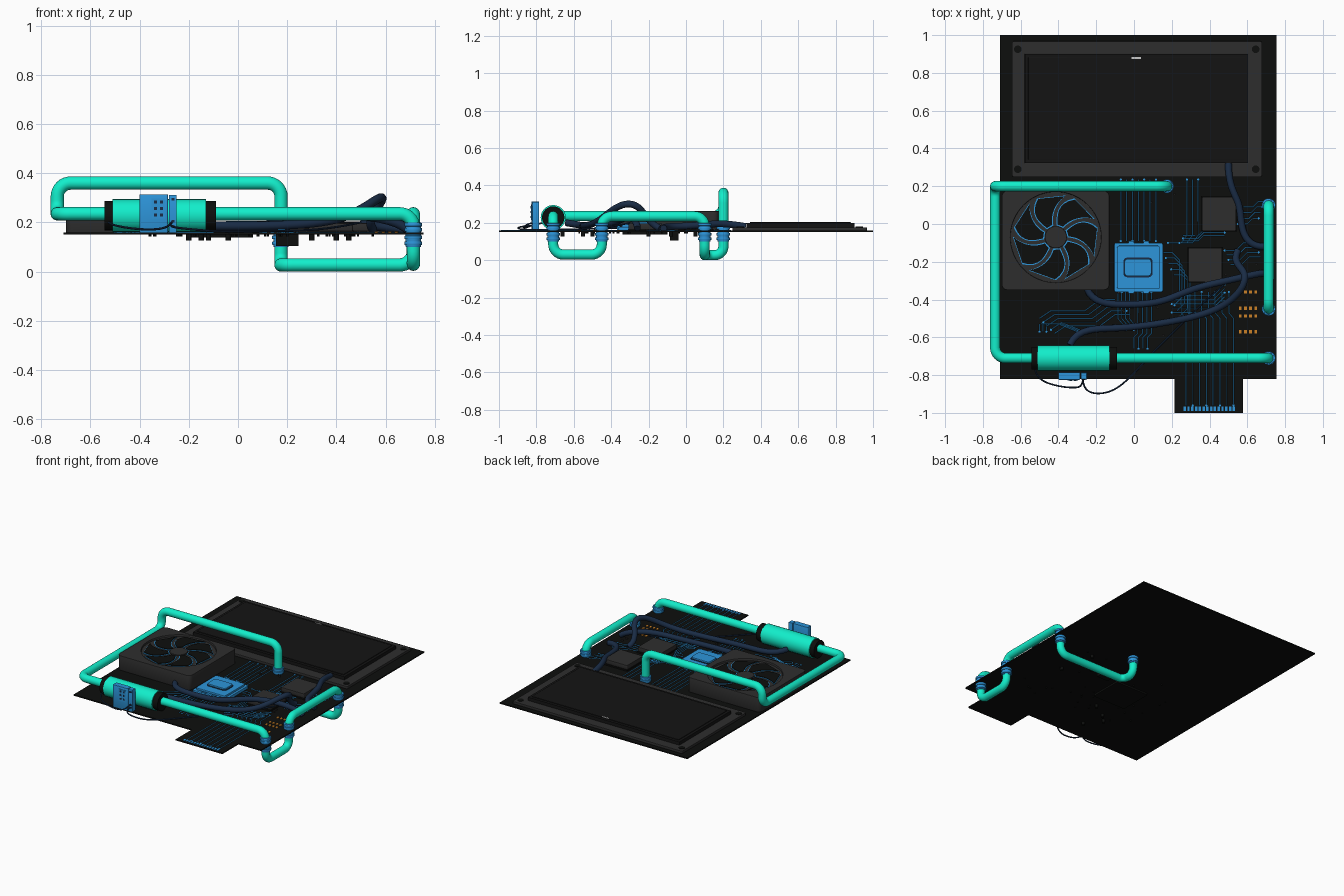
import bpy, random
from math import sin, cos, pi, radians
from mathutils import Vector

if "Cube" in bpy.data.objects:
    bpy.data.objects.remove(bpy.data.objects["Cube"])

random.seed(4)


def mat(name, r, g, b):
    m = bpy.data.materials.new(name)
    m.diffuse_color = (r, g, b, 1)
    m.use_nodes = True
    m.node_tree.nodes["Principled BSDF"].inputs["Base Color"].default_value = m.diffuse_color
    return m


TEAL = mat("teal", .006, .86, .6)
BLUE = mat("blue", .026, .3, .7)
DKBLUE = mat("dark_blue", .01, .025, .06)
BLACK = mat("black", .004, .0045, .004)
SCREEN = mat("screen_black", .007, .007, .007)
GREY = mat("dark_grey", .027, .027, .027)
ORANGE = mat("orange", .6, .22, .02)
WHITE = mat("white", .7, .7, .7)


def to_mesh(name, cu, z, material):
    """Turn curve data into a mesh object with sharp edges kept."""
    tmp = bpy.data.objects.new("tmp", cu)
    bpy.context.collection.objects.link(tmp)
    dg = bpy.context.evaluated_depsgraph_get()
    me = bpy.data.meshes.new_from_object(tmp.evaluated_get(dg))
    bpy.data.objects.remove(tmp)
    me.materials.clear()
    me.materials.append(material)
    me.polygons.foreach_set("use_smooth", [True] * len(me.polygons))
    me.set_sharp_from_angle(angle=radians(35))
    ob = bpy.data.objects.new(name, me)
    ob.location.z = z
    bpy.context.collection.objects.link(ob)
    return ob


def add_spline(cu, pts, cyclic, kind='POLY'):
    s = cu.splines.new(kind)
    s.points.add(len(pts) - 1)
    for p, q in zip(s.points, pts):
        p.co = (q[0], q[1], q[2] if len(q) > 2 else 0, 1)
    s.use_cyclic_u = cyclic
    if kind == 'NURBS':
        s.order_u = 4
        s.use_endpoint_u = True


def prism(name, loops, z0, z1, material, bevel=0.0):
    """Flat outlines (inner loops become holes) raised from z0 to z1."""
    cu = bpy.data.curves.new(name, 'CURVE')
    cu.dimensions, cu.fill_mode = '2D', 'BOTH'
    cu.extrude = (z1 - z0) / 2 - bevel
    cu.bevel_depth, cu.bevel_resolution, cu.offset = bevel, 1, -bevel
    for lp in loops:
        add_spline(cu, lp, True)
    return to_mesh(name, cu, (z0 + z1) / 2, material)


def tube(name, paths, r, material, cyclic=False, kind='POLY', res=6):
    cu = bpy.data.curves.new(name, 'CURVE')
    cu.dimensions, cu.resolution_u = '3D', 6
    cu.bevel_depth, cu.bevel_resolution, cu.use_fill_caps = r, res, True
    for p in paths:
        add_spline(cu, p, cyclic, kind)
    return to_mesh(name, cu, 0, material)


def rect(x0, x1, y0, y1, r=0):
    if not r:
        return [(x0, y0), (x1, y0), (x1, y1), (x0, y1)]
    cs = [(x1 - r, y1 - r), (x0 + r, y1 - r), (x0 + r, y0 + r), (x1 - r, y0 + r)]
    return [(cx + r * cos(a), cy + r * sin(a)) for i, (cx, cy) in enumerate(cs)
            for a in [pi / 2 * (i + k / 5) for k in range(6)]]


def circle(x, y, r, n=48):
    return [(x + r * cos(2 * pi * i / n), y + r * sin(2 * pi * i / n)) for i in range(n)]


def fillet(pts, r):
    """Round the right-angled corners of a closed path."""
    out = []
    for i, p in enumerate(pts):
        a, p, b = Vector(pts[i - 1]), Vector(p), Vector(pts[(i + 1) % len(pts)])
        d = min(r, .47 * (a - p).length, .47 * (b - p).length)
        u, v = (a - p).normalized(), (b - p).normalized()
        c = p + (u + v) * d
        out += [c - d * (v * cos(t) + u * sin(t)) for t in [pi / 2 * k / 8 for k in range(9)]]
    return out


# circuit board with edge connector tab
T = .158
prism("circuit_board", [[(-.71, 1), (-.71, -.82), (.214, -.82), (.214, -1), (.578, -1),
                         (.578, -.82), (.755, -.82), (.755, 1)]], .15, T, BLACK)

# display panel
prism("display_frame", [rect(-.646, .678, .249, .968, .012), rect(-.578, .604, .323, .90)], T, .176, GREY, .002)
prism("display_screen", [rect(-.578, .604, .323, .90)], T, .198, SCREEN)
prism("display_glass", [rect(-.56, .586, .341, .882)], .198, .203, SCREEN, .002)
prism("display_mark", [rect(-.012, .038, .874, .883)], .203, .205, WHITE)
for x in (-.615, .644):
    for y in (.29, .925):
        prism("display_screw", [circle(x, y, .02, 24)], T, .179, BLACK)

# cooling loop: one closed pipe weaving through the board
path = [(.175, .2, .36), (.175, .2, .027), (.175, .1, .027), (.713, .1, .027),
        (.713, .1, .235), (.713, -.45, .235), (.713, -.45, .03), (.713, -.71, .03),
        (.713, -.71, .235), (-.735, -.71, .235), (-.735, .2, .235), (-.735, .2, .36)]
tube("coolant_pipe", [fillet(path, .055)], .027, TEAL, True, res=8)
for x, y in ((.175, .2), (.713, .1), (.713, -.45), (.713, -.71)):
    prism("pipe_fitting", [circle(x, y, .031)], .1, .2, BLUE, .002)
    for z in (.108, .132, .163, .184):
        prism("pipe_fitting_ring", [circle(x, y, .036)], z, z + .014, BLUE, .002)

# coolant reservoir
tube("reservoir_body", [[(-.51, -.71, .228), (-.13, -.71, .228)]], .067, TEAL, res=10)
for a, b in ((-.543, -.508), (-.132, -.09)):
    tube("reservoir_cap", [[(a, -.71, .228), (b, -.71, .228)]], .06, BLACK, res=10)

# pump controller with three sockets
prism("controller_body", [rect(-.40, -.285, -.825, -.785, .006)], T, .314, BLUE, .002)
prism("controller_side", [rect(-.281, -.25, -.822, -.787)], T, .312, BLUE, .002)
prism("controller_panel", [rect(-.352, -.296, -.829, -.82)], .215, .297, BLUE)
for z in (.225, .251, .277):
    for x in (-.342, -.318):
        prism("socket_slot", [rect(x, x + .013, -.831, -.825)], z, z + .012, DKBLUE)
for z in (.18, .20, .29):
    prism("controller_button", [rect(-.271, -.258, -.826, -.82)], z, z + .01, DKBLUE)

# cooling fan
FX, FY = -.414, -.07
prism("fan_housing", [rect(-.70, -.13, -.35, .175, .03), circle(FX, FY, .24, 64)], T, .262, GREY, .004)
prism("fan_base", [circle(FX, FY, .242, 64)], T, .248, GREY)


def blade(a0, grow):
    up, down = [], []
    for k in range(9):
        t = k / 8
        r = .068 - grow + (.155 + 2 * grow) * t
        mid, half = a0 - .42 * t * t, .24 + .12 * sin(pi * t * .75) + grow / r
        up.append((FX + r * cos(mid + half), FY + r * sin(mid + half)))
        down.append((FX + r * cos(mid - half), FY + r * sin(mid - half)))
    return up + down[::-1]


for i in range(7):
    prism("fan_blade_glow", [blade(2 * pi * i / 7 + .3, .005)], .246, .251, BLUE)
    prism("fan_blade", [blade(2 * pi * i / 7 + .3, 0)], .247, .255, BLACK)
prism("fan_hub", [circle(FX, FY, .058)], .246, .258, GREY, .003)

# processor
prism("processor_socket", [rect(-.105, .153, -.36, -.10, .01)], T, .178, BLUE, .002)
prism("processor_frame", [rect(-.09, .138, -.345, -.115, .012)], .178, .192, BLUE, .002)
prism("processor_groove", [rect(-.056, .098, -.282, -.178, .02)], .19, .195, DKBLUE)
prism("processor_lid", [rect(-.05, .092, -.276, -.184, .018)], .19, .205, BLUE, .002)
for x in (-.03, .05):
    for y in (-.368, -.105):
        prism("processor_clip", [rect(x, x + .03, y, y + .014)], T, .185, BLUE)

# memory chips
for x, y in ((.36, -.037), (.287, -.307)):
    prism("chip_base", [rect(x - .004, x + .184, y - .004, y + .184)], T, .168, BLACK)
    prism("chip", [rect(x, x + .18, y, y + .18, .006)], .165, .197, GREY, .003)

# traces: bundles of parallel thin lines (count, shift per line, route)
bundles = [
    (7, .031, 0, [(-.07, -.09), (-.07, .235)]),
    (4, .02, 0, [(-.085, -.36), (-.085, -.5), (-.06, -.53), (-.06, -.56)]),
    (4, .024, 0, [(.02, -.36), (.02, -.58), (.0, -.6), (.0, -.66)]),
    (5, .02, -.02, [(-.5, -.5), (-.44, -.46), (-.26, -.46), (-.18, -.4), (-.1, -.4)]),
    (3, .018, 0, [(-.5, -.57), (-.5, -.53), (-.4, -.53), (-.3, -.57)]),
    (5, .014, -.03, [(.155, -.15), (.2, -.15), (.24, -.19), (.24, -.36), (.2, -.4)]),
    (3, .03, 0, [(.28, .235), (.28, -.06), (.25, -.1), (.18, -.1)]),
    (8, .036, 0, [(.275, -.96), (.275, -.5), (.25, -.47), (.25, -.36)]),
    (3, .0, .014, [(.26, -.09), (.34, -.09), (.37, -.06), (.48, -.06)]),
    (4, .01, -.025, [(.48, -.14), (.54, -.14), (.58, -.1), (.64, -.1)]),
    (4, .01, .03, [(.55, 0), (.6, 0), (.63, .03), (.66, .03)]),
    (5, .0, -.022, [(.48, -.32), (.42, -.38), (.2, -.38)])]
lines = [[(x + dx * i, y + dy * i, T) for x, y in route]
         for n, dx, dy, route in bundles for i in range(n)]
tube("board_traces", lines, .0026, BLUE, res=0)
prism("trace_pads", [circle(p[k][0], p[k][1], .006, 8) for p in lines[::2] for k in (0, -1)], T, .161, BLUE)

# contact fingers and solder pads
prism("edge_contacts", [rect(.262 + .02 * i, .275 + .02 * i, -.99, -.966) for i in range(14)], T, .161, BLUE)
prism("solder_pads", [rect(.556 + .027 * i, .57 + .027 * i, y - .009, y + .009)
                      for y in (-.36, -.445, -.487, -.57) for i in range(4)], T, .162, ORANGE)

# cables
Z = .185
cables = [
    [(.5, .32, .18), (.5, .2, .2), (.57, .12, .19), (.56, -.04, .18), (.62, -.12, .18), (.69, -.12, .17)],
    [(-.34, -.64, .2), (-.3, -.55, Z), (-.1, -.56, Z), (.2, -.52, Z), (.45, -.46, .21), (.58, -.35, .31),
     (.6, -.24, .3), (.52, -.2, .2), (.55, -.14, .17)],
    [(-.25, -.34, Z), (-.22, -.42, Z), (-.05, -.43, Z), (.15, -.42, Z), (.3, -.34, .22), (.5, -.3, .24),
     (.66, -.26, .2), (.69, -.26, .17)]]
tube("cables", cables, .018, DKBLUE, kind='NURBS')
wires = [
    [(-.525, -.76, .2), (-.52, -.82, .19), (-.42, -.86, .17), (-.3, -.87, .17), (-.275, -.86, .19), (-.27, -.82, .2)],
    [(-.27, -.82, .185), (-.27, -.89, .18), (-.17, -.91, .17), (-.06, -.86, .16), (.08, -.7, .165),
     (.2, -.58, .165), (.36, -.42, .17), (.5, -.3, .2)]]
tube("thin_wires", wires, .0045, DKBLUE, kind='NURBS', res=2)

# underside parts
prism("underside_block", [rect(.155, .245, -.085, -.04)], .105, .152, BLACK)
prism("underside_chip", [rect(-.2, .06, -.34, -.1, .01)], .138, .152, BLACK)
for x, y in ((-.04, -.43), (-.2, -.55), (-.15, -.5), (.45, -.2), (.3, -.08), (.4, .05), (-.12, -.66)):
    prism("underside_capacitor", [circle(x, y, .011, 12)], .127, .152, BLACK)
prism("underside_pins", [circle(random.uniform(-.4, .55), random.uniform(-.6, .1), .005, 6)
                         for _ in range(40)], .143, .152, BLACK)

# small surface parts on the free areas of the board
for i in range(24):
    x, y = random.uniform(-.1, .65), random.uniform(-.6, .2)
    prism("surface_part", [rect(x, x + .012, y, y + .008)], T, .166, GREY)
